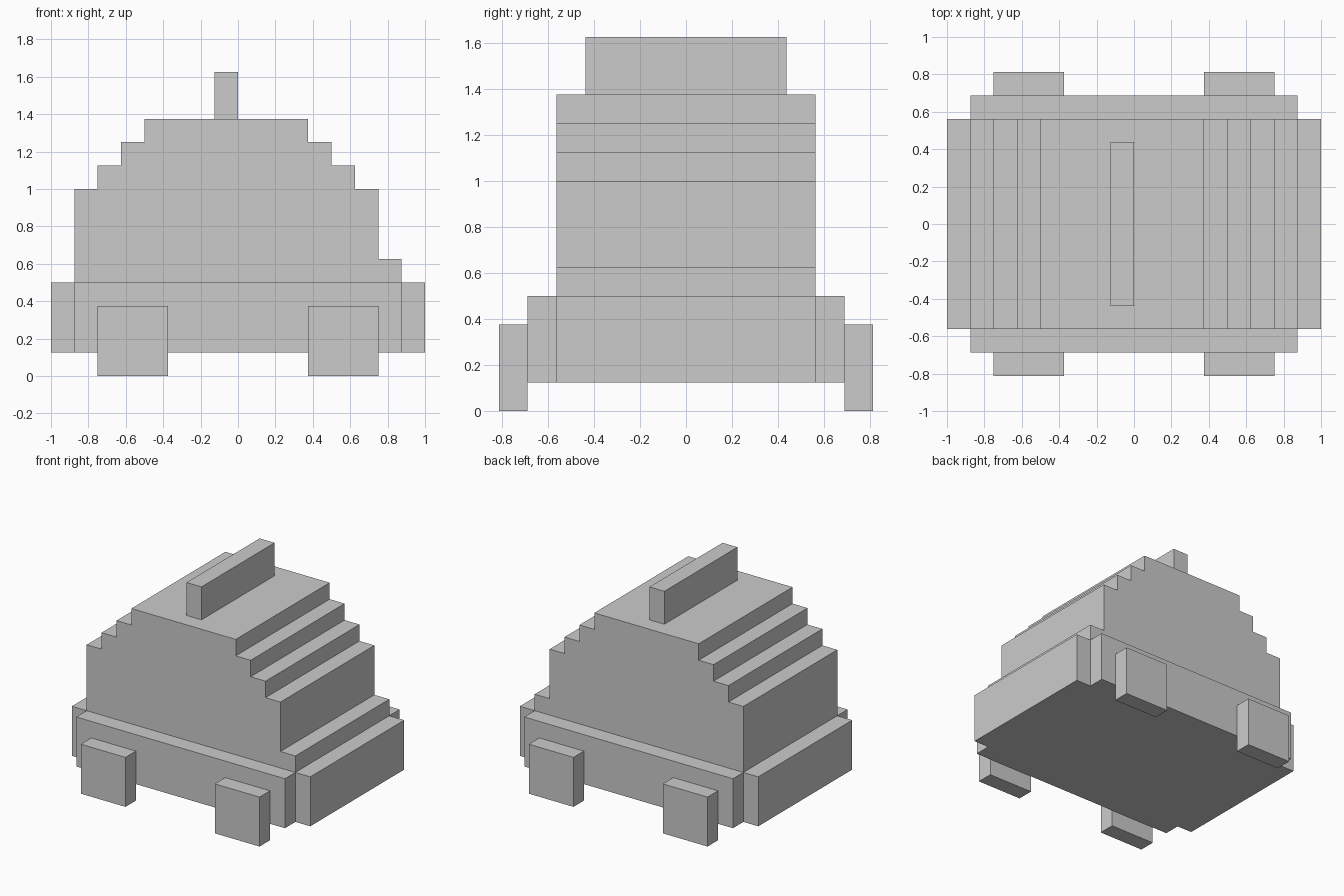
import bpy, bmesh

if "Cube" in bpy.data.objects:
    bpy.data.objects.remove(bpy.data.objects["Cube"])

U = 0.125  # block size


def box(name, x, y, z):
    """Box from (min, max) ranges on each axis."""
    bm = bmesh.new()
    bmesh.ops.create_cube(bm, size=1)
    for v in bm.verts:
        v.co = [r[0] if c < 0 else r[1] for c, r in zip(v.co, (x, y, z))]
    return finish(name, bm)


def finish(name, bm):
    bmesh.ops.recalc_face_normals(bm, faces=bm.faces)
    mesh = bpy.data.meshes.new(name)
    bm.to_mesh(mesh)
    bm.free()
    obj = bpy.data.objects.new(name, mesh)
    bpy.context.collection.objects.link(obj)
    return obj


# Lower body
box("lower_body", (-7*U, 7*U), (-5.5*U, 5.5*U), (U, 4*U))

# Bumpers at both ends
box("left_bumper", (-8*U, -7*U), (-4.5*U, 4.5*U), (U, 4*U))
box("right_bumper", (7*U, 8*U), (-4.5*U, 4.5*U), (U, 4*U))

# Stepped cabin: (x, z) corners in blocks, extruded across the width
outline = [(-7, 4), (7, 4), (7, 5), (6, 5), (6, 8), (5, 8), (5, 9), (4, 9),
           (4, 10), (3, 10), (3, 11), (-4, 11), (-4, 10), (-5, 10), (-5, 9),
           (-6, 9), (-6, 8), (-7, 8)]
bm = bmesh.new()
face = bm.faces.new([bm.verts.new((x*U, -4.5*U, z*U)) for x, z in outline])
ext = bmesh.ops.extrude_face_region(bm, geom=[face], use_keep_orig=True)
new_verts = [g for g in ext["geom"] if isinstance(g, bmesh.types.BMVert)]
bmesh.ops.translate(bm, verts=new_verts, vec=(0, 9*U, 0))
finish("cabin", bm)

# Roof fin
box("roof_fin", (-U, 0), (-3.5*U, 3.5*U), (11*U, 13*U))

# Four square wheels
for end, x in (("left", (-6*U, -3*U)), ("right", (3*U, 6*U))):
    for side, y in (("front", (-6.5*U, -5.5*U)), ("back", (5.5*U, 6.5*U))):
        box(f"{side}_{end}_wheel", x, y, (0, 3*U))
